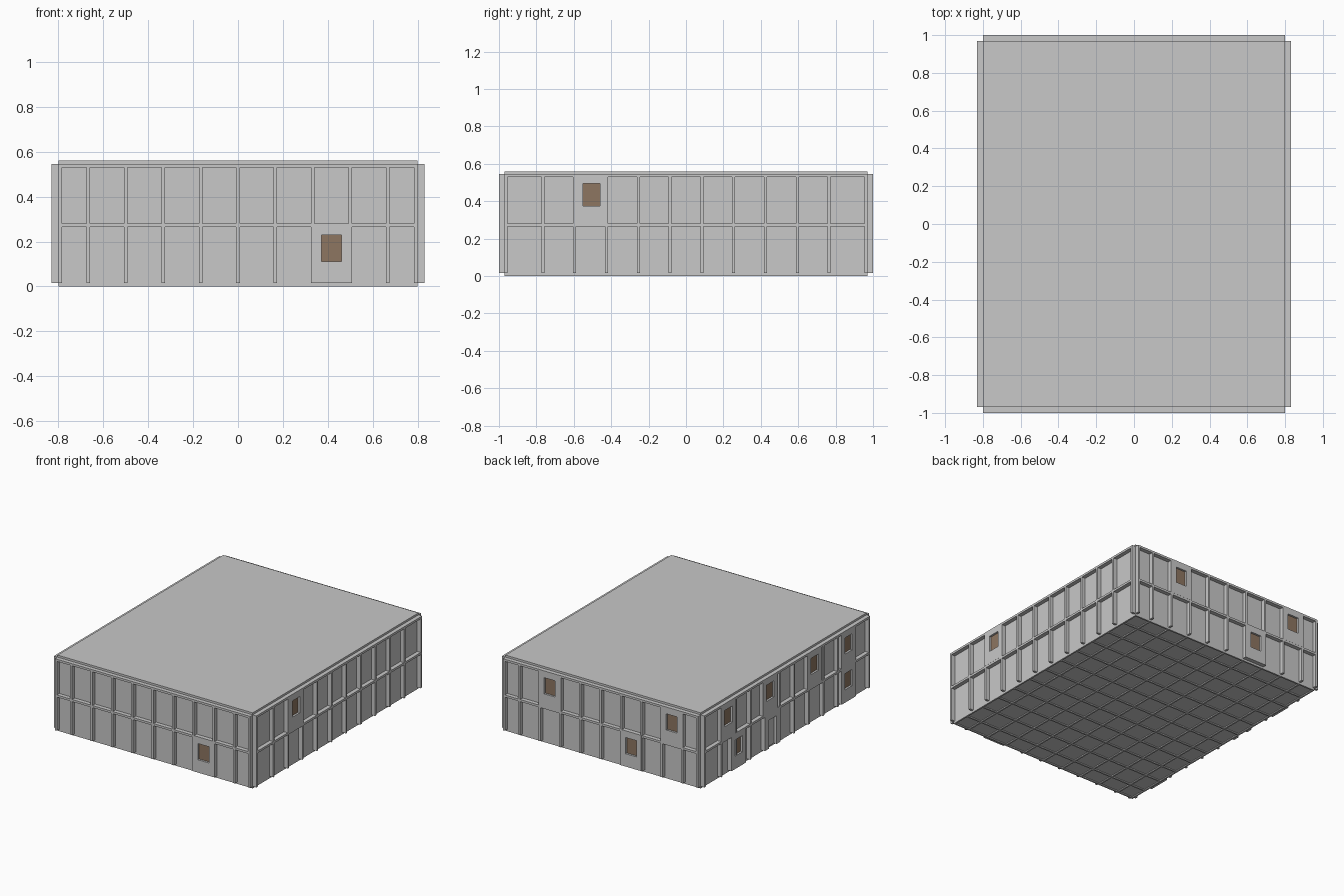
import bpy, bmesh
from mathutils import Matrix, Vector

if "Cube" in bpy.data.objects:
    bpy.data.objects.remove(bpy.data.objects["Cube"])

HX, HY, DEPTH = 0.80, 0.97, 0.03      # core half sizes, relief depth
Z0, ZM, Z1, TOP = 0.015, 0.28, 0.545, 0.56
PITCH = 1 / 6


def material(name, rgb):
    m = bpy.data.materials.new(name)
    m.diffuse_color = (*rgb, 1)
    m.use_nodes = True
    m.node_tree.nodes["Principled BSDF"].inputs["Base Color"].default_value = m.diffuse_color
    return m


concrete = material("grey concrete", (0.58, 0.58, 0.58))
brown = material("brown glass", (0.27, 0.18, 0.12))


def boxes(name, spans, mat):
    """One object made of axis aligned boxes given as (low, high) corners."""
    bm = bmesh.new()
    for lo, hi in spans:
        lo, hi = Vector(lo), Vector(hi)
        size = hi - lo
        bmesh.ops.create_cube(bm, size=1, matrix=Matrix.Translation((lo + hi) / 2)
                              @ Matrix.Diagonal((*size, 1)))
    me = bpy.data.meshes.new(name)
    bm.to_mesh(me)
    bm.free()
    me.materials.append(mat)
    ob = bpy.data.objects.new(name, me)
    bpy.context.collection.objects.link(ob)
    return ob


def on_wall(side, u0, u1, z0, z1, d0=0.0, d1=DEPTH):
    """Box on a wall: u runs along the wall, d outwards from the core."""
    sign = 1 if side in ("right", "back") else -1
    base = HX if side in ("right", "left") else HY
    a, b = sorted((sign * (base + d0), sign * (base + d1)))
    if side in ("right", "left"):
        return (a, u0, z0), (b, u1, z1)
    return (u0, a, z0), (u1, b, z1)


# Core volume with roof slab
boxes("building_core", [((-HX, -HY, 0.008), (HX, HY, TOP))], concrete)

# Grid of joists under the floor
W = 0.006
joists = [((i * PITCH - W, -HY, 0), (i * PITCH + W, HY, 0.009)) for i in range(-4, 5)]
joists += [((-HX, i * PITCH - W, 0), (HX, i * PITCH + W, 0.009)) for i in range(-5, 6)]
joists += [((s * (HX - W) - W, -HY, 0), (s * (HX - W) + W, HY, 0.009)) for s in (-1, 1)]
joists += [((-HX, s * (HY - W) - W, 0), (HX, s * (HY - W) + W, 0.009)) for s in (-1, 1)]
boxes("floor_joists", joists, concrete)

# Rib positions and flush window panels (centre, storey) for every wall
cross = [i * PITCH for i in range(-4, 5)]
half = [(i + 0.5) * 0.17 for i in range(-5, 5)]
walls = {
    "front": (HX, cross, [(0.4167, 0)]),
    "back": (HX, cross, [(0.4167, 1), (-0.25, 0), (-0.5833, 1)]),
    "right": (HY, half, [(-0.506, 1)]),
    "left": (HY, half, [(0.69, 1), (0.20, 1), (-0.32, 1), (-0.72, 1),
                        (0.57, 0), (-0.72, 0)]),
}
PW, GW = 0.084, 0.045                  # panel and window half widths
SILL, GH = 0.095, 0.12
RW = 0.008

for side, (length, ribs, windows) in walls.items():
    # Vertical ribs, with one closing each end
    ends = [-length + RW, length - RW]
    boxes(side + "_ribs", [on_wall(side, u - RW, u + RW, Z0, Z1)
                           for u in ribs + ends], concrete)
    # Horizontal ledges at each storey
    boxes(side + "_ledges", [on_wall(side, -length, length, z - 0.016, z)
                             for z in (ZM, Z1)], concrete)
    # Flush panels with a window opening, and recessed panes
    frames, panes = [], []
    for c, storey in windows:
        zb, zt = (ZM, Z1) if storey else (Z0, ZM)
        s, t = zb + SILL, zb + SILL + GH
        D = DEPTH + 0.0008
        frames += [on_wall(side, c - PW, c - GW, zb, zt, 0, D),
                   on_wall(side, c + GW, c + PW, zb, zt, 0, D),
                   on_wall(side, c - GW, c + GW, zb, s, 0, D),
                   on_wall(side, c - GW, c + GW, t, zt, 0, D)]
        panes.append(on_wall(side, c - GW, c + GW, s, t, 0.009, 0.016))
    boxes(side + "_window_panels", frames, concrete)
    boxes(side + "_window_panes", panes, brown)

# Doorway panel: two jambs and a head around a recessed leaf
c, D = 0.17, DEPTH + 0.0008
boxes("doorway", [on_wall("left", c - PW, c - 0.045, Z0, ZM, 0, D),
                  on_wall("left", c + 0.045, c + PW, Z0, ZM, 0, D),
                  on_wall("left", c - 0.045, c + 0.045, Z0 + 0.21, ZM, 0, D)], concrete)
boxes("door_leaf", [on_wall("left", c - 0.045, c + 0.045, Z0, Z0 + 0.21, 0, 0.008)],
      concrete)
